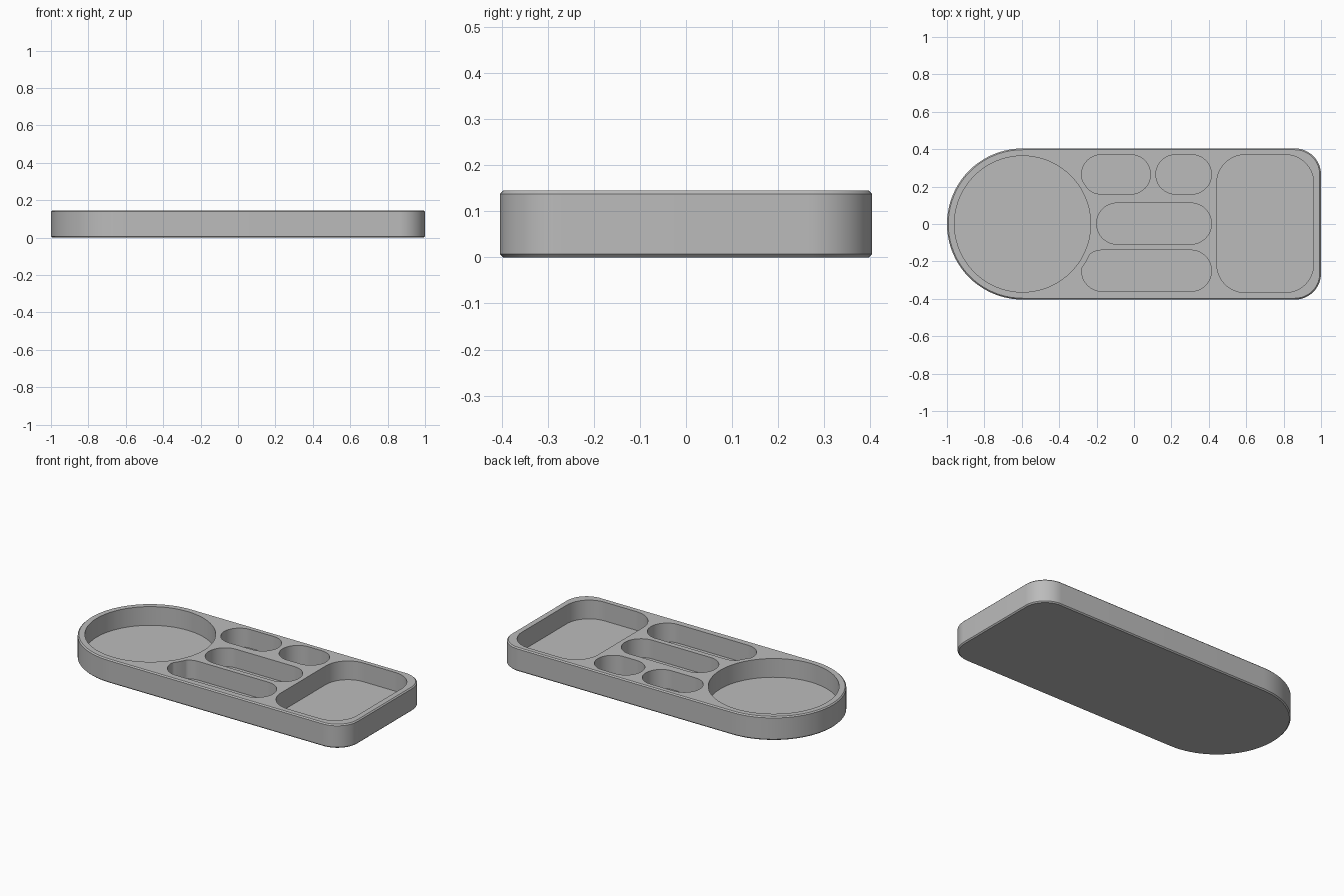
import bpy
import bmesh
from math import cos, sin, pi
from mathutils import Vector

if "Cube" in bpy.data.objects:
    bpy.data.objects.remove(bpy.data.objects["Cube"])

HEIGHT, FLOOR, CHAMFER = 0.145, 0.03, 0.007
HALF = 0.404
ROUND_CENTRE = Vector((HALF - 1, 0))
ROUND_RADIUS, CLEARANCE = 0.364, 0.395
STEPS = 20


def outline(x0, x1, y0, y1, r_left, r_right):
    """Rounded rectangle, counter-clockwise, with its own radius at each end."""
    corners = [(x1 - r_right, y1 - r_right, r_right), (x0 + r_left, y1 - r_left, r_left),
               (x0 + r_left, y0 + r_left, r_left), (x1 - r_right, y0 + r_right, r_right)]
    points = []
    for quarter, (cx, cy, r) in enumerate(corners):
        for i in range(STEPS + 1):
            a = (quarter + i / STEPS) * pi / 2
            points.append(Vector((cx + r * cos(a), cy + r * sin(a))))
    return points


def keep_clear(points):
    """Push a pocket outline away from the round pocket to leave a wall."""
    result = []
    for p in points:
        d = p - ROUND_CENTRE
        result.append(ROUND_CENTRE + d.normalized() * max(d.length, CLEARANCE))
    return result


def loft(bm, rings):
    """Closed solid through (outline, z) rings from bottom to top."""
    loops = [[bm.verts.new((p.x, p.y, z)) for p in pts] for pts, z in rings]
    n = len(loops[0])
    for low, high in zip(loops, loops[1:]):
        for i in range(n):
            j = (i + 1) % n
            bm.faces.new((low[i], low[j], high[j], high[i]))
    bm.faces.new(loops[0][::-1])
    bm.faces.new(loops[-1])


def make_object(name, bm):
    bmesh.ops.remove_doubles(bm, verts=bm.verts, dist=0.0001)
    bmesh.ops.recalc_face_normals(bm, faces=bm.faces)
    mesh = bpy.data.meshes.new(name)
    bm.to_mesh(mesh)
    bm.free()
    obj = bpy.data.objects.new(name, mesh)
    bpy.context.collection.objects.link(obj)
    return obj


grey = bpy.data.materials.new("plain grey")
grey.use_nodes = True
grey.diffuse_color = (0.5, 0.5, 0.5, 1)
grey.node_tree.nodes["Principled BSDF"].inputs["Base Color"].default_value = (0.5, 0.5, 0.5, 1)

# Tray body: one semicircular end, one rounded end, chamfered rims
body = bmesh.new()
full = outline(-1, 1, -HALF, HALF, HALF, 0.14)
c = CHAMFER
small = outline(-1 + c, 1 - c, -HALF + c, HALF - c, HALF - c, 0.14 - c)
loft(body, [(small, 0), (full, c), (full, HEIGHT - c), (small, HEIGHT)])
tray = make_object("tray", body)
tray.data.materials.append(grey)

# Pockets: x range, y range, corner radius
pockets = [
    (-0.28, 0.088, 0.16, 0.37, 0.105),     # short back slot
    (0.117, 0.414, 0.16, 0.37, 0.105),     # shorter back slot
    (-0.20, 0.414, -0.108, 0.112, 0.11),   # middle slot
    (-0.28, 0.414, -0.36, -0.14, 0.11),    # front slot
    (0.443, 0.96, -0.366, 0.37, 0.15),     # wide end pocket
]
cuts = bmesh.new()
shapes = [keep_clear(outline(x0, x1, y0, y1, r, r)) for x0, x1, y0, y1, r in pockets]
cx, r = ROUND_CENTRE.x, ROUND_RADIUS
shapes.append(outline(cx - r, cx + r, -r, r, r, r))
for shape in shapes:
    loft(cuts, [(shape, FLOOR), (shape, HEIGHT + 0.1)])
cutter = make_object("pocket_cutter", cuts)
cutter.data.materials.append(grey)
cutter.hide_render = True

# Carve the pockets, then drop the cutter
carve = tray.modifiers.new("pockets", "BOOLEAN")
carve.operation = "DIFFERENCE"
carve.solver = "EXACT"
carve.object = cutter
bpy.ops.object.select_all(action="DESELECT")
bpy.context.view_layer.objects.active = tray
tray.select_set(True)
bpy.ops.object.modifier_apply(modifier=carve.name)
bpy.data.objects.remove(cutter)
bpy.ops.object.shade_smooth_by_angle(angle=pi / 6)
